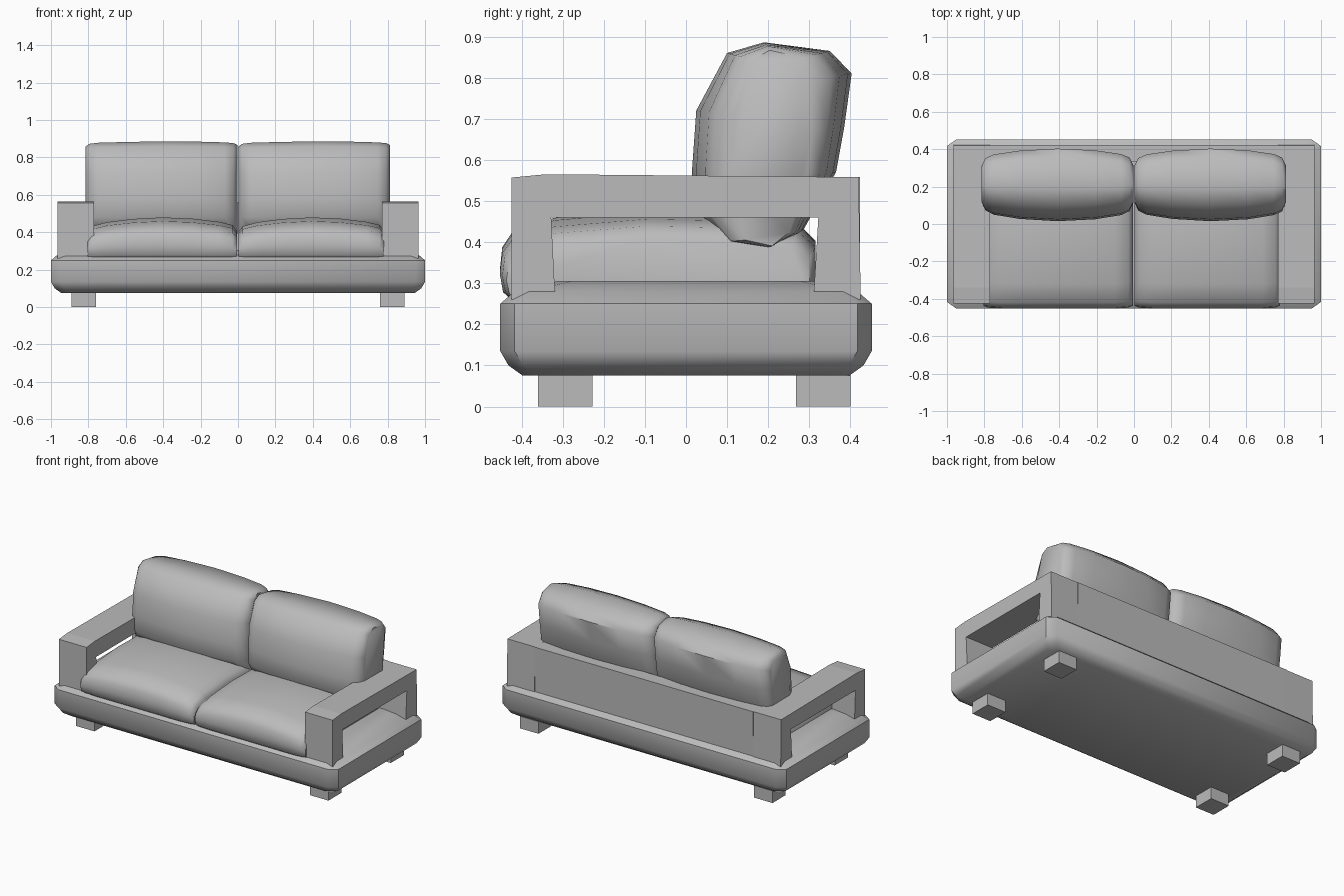
import bpy
import bmesh
from math import radians

if "Cube" in bpy.data.objects:
    bpy.data.objects.remove(bpy.data.objects["Cube"], do_unlink=True)

fabric = bpy.data.materials.new("grey_upholstery")
fabric.use_nodes = True
GREY = (0.5, 0.5, 0.5, 1)
fabric.diffuse_color = GREY
fabric.node_tree.nodes["Principled BSDF"].inputs["Base Color"].default_value = GREY


def loft(name, rings, smooth=0):
    """Skin a closed solid over matching rings of points."""
    bm = bmesh.new()
    rows = [[bm.verts.new(p) for p in ring] for ring in rings]
    for a, b in zip(rows, rows[1:]):
        for i in range(len(a)):
            j = (i + 1) % len(a)
            bm.faces.new((a[i], a[j], b[j], b[i]))
    bm.faces.new(rows[0])
    bm.faces.new(rows[-1])
    bmesh.ops.recalc_face_normals(bm, faces=bm.faces)
    mesh = bpy.data.meshes.new(name)
    bm.to_mesh(mesh)
    bm.free()
    mesh.materials.append(fabric)
    obj = bpy.data.objects.new(name, mesh)
    bpy.context.collection.objects.link(obj)
    if smooth:
        bpy.ops.object.select_all(action="DESELECT")
        obj.select_set(True)
        bpy.context.view_layer.objects.active = obj
        bpy.ops.object.shade_smooth_by_angle(angle=radians(smooth))
    return obj


def box(name, x0, x1, y0, y1, z0, z1):
    return loft(name, [[(x0, y0, z), (x1, y0, z), (x1, y1, z), (x0, y1, z)]
                       for z in (z0, z1)])


def plan(inset, z, cx=0.05, cy=0.035):
    """Rectangle with cut corners, shrunk by inset."""
    x, y = 1 - inset, 0.452 - inset
    return [(x - cx, -y, z), (x, cy - y, z), (x, y - cy, z), (x - cx, y, z),
            (cx - x, y, z), (-x, y - cy, z), (-x, cy - y, z), (cx - x, -y, z)]


def cushion(name, profile, x0, x1, stations, centre):
    """Side profile swept along x; each station is (fraction, y scale, z scale)."""
    cy, cz = centre
    rings = [[(x0 + u * (x1 - x0), cy + (y - cy) * sy, cz + (z - cz) * sz)
              for y, z in profile] for u, sy, sz in stations]
    return loft(name, rings, 50)


# Padded base
loft("base", [plan(i, z) for i, z in
              ((0.055, 0.075), (0.02, 0.1), (0, 0.135), (0, 0.25),
               (0.035, 0.28), (0.14, 0.305))], 40)

# Feet
for side, s in (("left", 1), ("right", -1)):
    for end, y in (("front", -0.36), ("back", 0.267)):
        box(f"{end}_{side}_foot", *sorted((s * 0.76, s * 0.89)), y, y + 0.133, 0, 0.09)

# Open-framed arms
frame = [(-0.425, 0.26), (-0.425, 0.557), (-0.34, 0.565), (0.42, 0.558), (0.425, 0.26),
         (0.31, 0.26), (0.322, 0.46), (-0.328, 0.46), (-0.318, 0.26)]
for side, s in (("left", 1), ("right", -1)):
    loft(f"{side}_arm", [[(s * x, y, z) for y, z in frame] for x in (0.77, 0.965)])

# Back panel between the arms
box("back_panel", -0.77, 0.77, 0.335, 0.423, 0.26, 0.558)

# Seat and back cushions
seat = [(-0.42, 0.255), (-0.445, 0.28), (-0.453, 0.33), (-0.447, 0.385), (-0.42, 0.425),
        (-0.32, 0.455), (-0.1, 0.475), (0.15, 0.47), (0.27, 0.445), (0.315, 0.4),
        (0.315, 0.265)]
seat_stations = [(0, 0.96, 0.66), (0.03, 0.985, 0.8), (0.13, 1, 0.9), (0.3, 1, 0.98),
                 (0.5, 1, 1.02), (0.7, 1, 0.99), (0.88, 1, 0.91), (0.97, 0.985, 0.83),
                 (1, 0.96, 0.68)]
back = [(0.015, 0.48), (0.075, 0.4), (0.2, 0.385), (0.28, 0.42), (0.365, 0.57),
        (0.385, 0.68), (0.403, 0.81), (0.35, 0.865), (0.19, 0.886), (0.1, 0.86),
        (0.025, 0.72), (0.015, 0.58)]
back_stations = [(0, 0.5, 0.93), (0.025, 0.72, 0.965), (0.08, 0.83, 0.98), (0.25, 0.94, 0.99),
                 (0.5, 1, 1), (0.75, 0.95, 0.995), (0.92, 0.84, 0.985), (0.975, 0.74, 0.975),
                 (1, 0.52, 0.95)]
for side, x0, x1 in (("left", 0.002, 0.78), ("right", -0.805, -0.006)):
    cushion(f"{side}_seat_cushion", seat, x0, x1, seat_stations, (-0.05, 0.26))
for side, x0, x1 in (("left", 0.002, 0.812), ("right", -0.815, -0.004)):
    cushion(f"{side}_back_cushion", back, x0, x1, back_stations, (0.22, 0.5))
